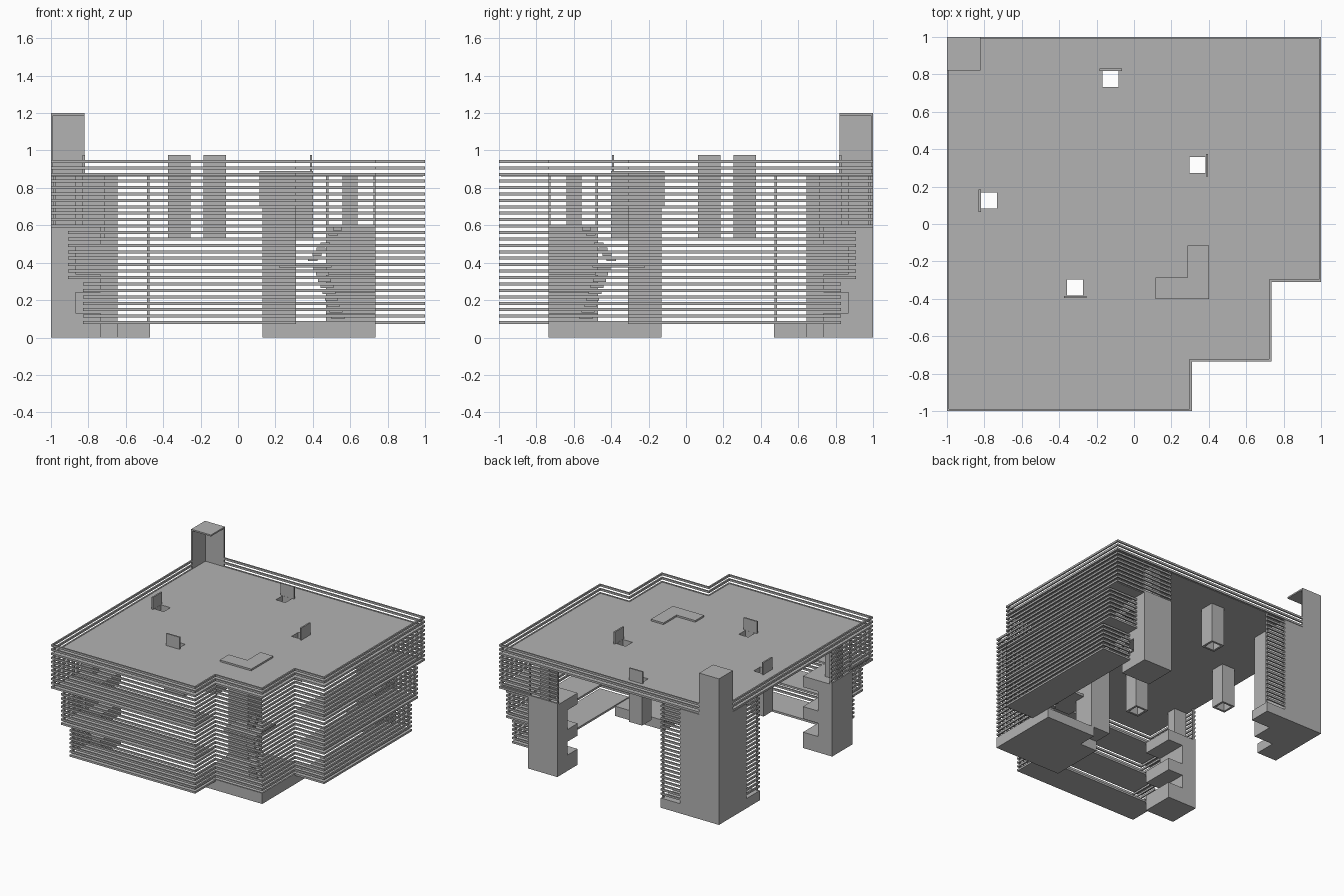
import bpy, bmesh
from mathutils import Vector

cube = bpy.data.objects.get("Cube")
if cube:
    bpy.data.objects.remove(cube, do_unlink=True)

grey = bpy.data.materials.new("concrete grey")
grey.use_nodes = True
grey.diffuse_color = (0.45, 0.45, 0.45, 1)
grey.node_tree.nodes["Principled BSDF"].inputs["Base Color"].default_value = (0.45, 0.45, 0.45, 1)


def add_prism(bm, loops, z0, z1):
    """Extrude a plan outline; any further loops are holes."""
    edges = []
    for loop in loops:
        vs = [bm.verts.new((x, y, z0)) for x, y in loop]
        edges += [bm.edges.new((vs[i - 1], vs[i])) for i in range(len(vs))]
    out = bmesh.ops.triangle_fill(bm, use_beauty=True, edges=edges, normal=(0, 0, 1))
    faces = [g for g in out["geom"] if isinstance(g, bmesh.types.BMFace)]
    ext = bmesh.ops.extrude_face_region(bm, geom=faces, use_keep_orig=True)
    top = [g for g in ext["geom"] if isinstance(g, bmesh.types.BMVert)]
    bmesh.ops.translate(bm, verts=top, vec=(0, 0, z1 - z0))


def build(name, parts):
    """One object from a list of (loops, z0, z1) prisms."""
    bm = bmesh.new()
    for loops, z0, z1 in parts:
        add_prism(bm, loops, z0, z1)
    bmesh.ops.recalc_face_normals(bm, faces=bm.faces)
    flat = [e for e in bm.edges if len(e.link_faces) == 2 and e.calc_face_angle(1) < 0.001]
    bmesh.ops.dissolve_edges(bm, edges=[e for e in flat if not any(
        len(f.verts) > 60 for f in e.link_faces)], use_verts=False) if name.endswith("block") else None
    mesh = bpy.data.meshes.new(name)
    bm.to_mesh(mesh)
    bm.free()
    mesh.materials.append(grey)
    obj = bpy.data.objects.new(name, mesh)
    bpy.context.collection.objects.link(obj)
    return obj


def rect(x0, x1, y0, y1):
    return [(x0, y0), (x1, y0), (x1, y1), (x0, y1)]


def flip(loop):
    """Mirror a plan across the building's diagonal."""
    return [(-y, -x) for x, y in loop]


def both(name, parts):
    """A part and its twin across the diagonal."""
    build(name + "_back", parts)
    build(name + "_side", [([flip(l) for l in loops], a, b) for loops, a, b in parts])


def inset(path, d, closed):
    """Offset an axis-aligned path to its left."""
    pts = [Vector(p) for p in path]
    n = len(pts)
    normals = []
    for i in range(n if closed else n - 1):
        t = (pts[(i + 1) % n] - pts[i]).normalized()
        normals.append(Vector((-t.y, t.x)))
    res = []
    for i, p in enumerate(pts):
        if closed:
            q = p + (normals[i - 1] + normals[i]) * d
        elif i in (0, n - 1):
            q = p + normals[0 if i == 0 else -1] * d
        else:
            q = p + (normals[i - 1] + normals[i]) * d
        res.append((q.x, q.y))
    return res


# Stepped footprint
STEPS = [(0.31, -1), (0.31, -0.735), (0.735, -0.735), (0.735, -0.31), (1, -0.31)]
FOOT = [(-1, -1)] + STEPS + [(1, 1), (-1, 1)]
D, H, PITCH = 0.012, 0.008, 0.0344


def level(i):
    return 0.94 - PITCH * i


def slats(path, first, last):
    outline = list(path) + inset(path, D, False)[::-1]
    return [([outline], level(i) - H, level(i) + H) for i in range(first, last + 1)]


# Parapet rings all round, then three tiers of slats on the front and right
build("parapet_slats", [([FOOT, inset(FOOT, D, True)], level(i) - H, level(i) + H)
                        for i in range(3)])
build("upper_slats", slats([(-1, -0.47), (-1, -1)] + STEPS + [(1, 1), (0.47, 1)], 3, 10))
for name, e, a, b in (("middle_slats", 0.91, 11, 18), ("lower_slats", 0.83, 19, 25)):
    build(name, slats([(-e, -0.735), (-e, -1)] + STEPS + [(1, e), (0.735, e)], a, b))

# Roof slab pierced by four light shafts, each with a raised fin
shafts = [(-0.125, 0.775, 0, 1), (0.34, 0.315, 1, 0),
          (-0.775, 0.125, -1, 0), (-0.315, -0.34, 0, -1)]
holes = [rect(x - 0.043, x + 0.043, y - 0.043, y + 0.043) for x, y, _, _ in shafts]
build("roof_slab", [([inset(FOOT, 0.011, True)] + holes, 0.86, 0.876)])
for (x, y, dx, dy), hole in zip(shafts, holes):
    build("light_shaft", [([rect(x - 0.06, x + 0.06, y - 0.06, y + 0.06), hole], 0.535, 0.86)])
    cx, cy = x + dx * 0.05, y + dy * 0.05
    hx, hy = (0.006, 0.06) if dx else (0.06, 0.006)
    build("shaft_fin", [([rect(cx - hx, cx + hx, cy - hy, cy + hy)], 0.87, 0.975)])

# Corner tower: stepped base, solid shaft, open hood on top
build("tower_base_block", [([[(-1, 1), (-1, 0.47), (-0.82, 0.47), (-0.82, 0.645), (-0.645, 0.645),
                             (-0.645, 0.82), (-0.47, 0.82), (-0.47, 1)]], 0, 0.08)])
build("tower_shaft_block", [([rect(-1, -0.645, 0.645, 1)], 0.08, 0.86)])
build("tower_hood", [([[(-1, 1), (-1, 0.82), (-0.988, 0.82), (-0.988, 0.988),
                        (-0.82, 0.988), (-0.82, 1)]], 0.86, 1.188),
                     ([rect(-1, -0.82, 0.82, 1)], 1.188, 1.2)])
both("tower_slats", [([rect(-0.645, -0.47, 0.988, 1)], level(i) - H, level(i) + H)
                     for i in range(3, 25)])
both("tower_post", [([rect(-0.486, -0.474, 0.976, 0.988)], 0.08, 0.86)])

# Notched columns with slim cores and posts above
both("column", [([rect(0.47, 0.735, 0.87, 1)], 0, 0.59)]
     + [([rect(0.47, 0.735, 0.735, 0.87)], a, b)
        for a, b in ((0, 0.13), (0.24, 0.34), (0.5, 0.59))])
both("column_core", [([rect(0.56, 0.64, 0.87, 0.98)], 0.59, 0.86)])
both("column_posts", [([rect(x - 0.006, x + 0.006, 0.976, 0.988)], 0.59, 0.86)
                      for x in (0.477, 0.73)])

# Walkway decks behind the slats
both("decks", [([rect(0.735, 0.989, -0.3, e)], z - H, z + H)
               for e, z in ((0.82, level(25)), (0.9, level(18)), (0.98, level(10)))])

# Entrance corner: base, core, roof hatch over the stair
build("entrance_base_block", [([[(0.13, -0.735), (0.735, -0.735), (0.735, -0.13), (0.285, -0.13),
                                 (0.285, -0.285), (0.13, -0.285)]], 0, 0.08)])
build("entrance_core", [([rect(0.13, 0.31, -0.31, -0.13)], 0.08, 0.865)])
build("stair_hatch", [([[(0.115, -0.285), (0.285, -0.285), (0.285, -0.115), (0.4, -0.115),
                         (0.4, -0.4), (0.115, -0.4)]], 0.7, 0.89)])

# Stair: lower flight, landing and upper flight along the diagonal
build("stair_landing", [([rect(0.22, 0.5, -0.5, -0.22)], 0.375, 0.395)])
treads = []
for i in range(9):
    x = 0.55 - 0.012 * i
    z = 0.1 + 0.033 * i
    treads.append(([rect(x - 0.05, x + 0.02, -x - 0.02, -x + 0.05)], z, z + 0.018))
for i in range(7):
    x = 0.4 + 0.022 * i
    z = 0.41 + 0.027 * i
    treads.append(([rect(x - 0.025, x + 0.025, -x - 0.025, -x + 0.025)], z, z + 0.018))
build("stair_treads", treads)
